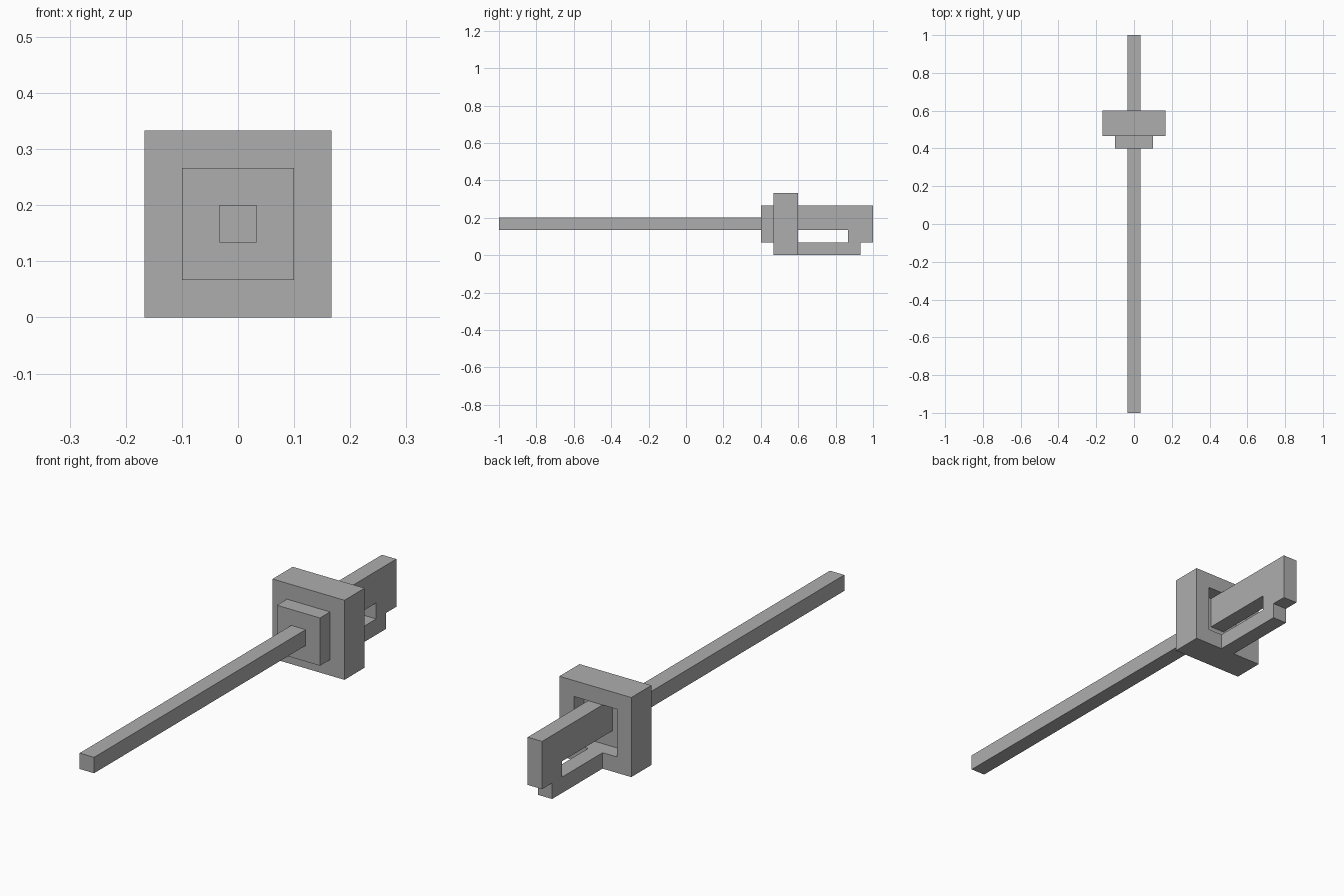
import bpy
import bmesh
from mathutils import Vector

if "Cube" in bpy.data.objects:
    bpy.data.objects.remove(bpy.data.objects["Cube"], do_unlink=True)

U = 1 / 15  # one block of the design

grey = bpy.data.materials.new("plain grey")
grey.use_nodes = True
grey.diffuse_color = (0.42, 0.42, 0.42, 1)
grey.node_tree.nodes["Principled BSDF"].inputs["Base Color"].default_value = grey.diffuse_color


def finish(name, bm):
    bmesh.ops.recalc_face_normals(bm, faces=bm.faces)
    bmesh.ops.scale(bm, vec=(U, U, U), verts=bm.verts)
    mesh = bpy.data.meshes.new(name)
    bm.to_mesh(mesh)
    bm.free()
    mesh.materials.append(grey)
    obj = bpy.data.objects.new(name, mesh)
    bpy.context.collection.objects.link(obj)
    return obj


def box(width, y0, y1, z0, z1):
    """Box centred on x, measured in blocks."""
    bm = bmesh.new()
    bmesh.ops.create_cube(bm, size=1)
    bmesh.ops.scale(bm, vec=(width, y1 - y0, z1 - z0), verts=bm.verts)
    bmesh.ops.translate(bm, vec=(0, (y0 + y1) / 2, (z0 + z1) / 2), verts=bm.verts)
    return bm


# Long square shaft and the collar it runs into
finish("shaft", box(1, -15, 6, 2, 3))
finish("collar", box(3, 6, 7, 1, 4))

# Square guard with a recess sunk into its back
guard = box(5, 7, 9, 0, 5)
guard.normal_update()
back = max(guard.faces, key=lambda f: f.calc_center_median().y)
bmesh.ops.inset_region(guard, faces=[back], thickness=1, use_even_offset=True)
sunk = bmesh.ops.extrude_discrete_faces(guard, faces=[back])["faces"][0]
bmesh.ops.translate(guard, vec=(0, -1, 0), verts=sunk.verts)
finish("guard", guard)

# Grip with its lower rail, a side profile extruded across
profile = [(8, 2), (13, 2), (13, 1), (9, 1), (9, 0),
           (14, 0), (14, 1), (15, 1), (15, 4), (8, 4)]
grip = bmesh.new()
side = grip.faces.new([grip.verts.new((-0.5, y, z)) for y, z in profile])
ext = bmesh.ops.extrude_face_region(grip, geom=[side])["geom"]
bmesh.ops.translate(grip, vec=Vector((1, 0, 0)),
                    verts=[v for v in ext if isinstance(v, bmesh.types.BMVert)])
finish("grip", grip)
